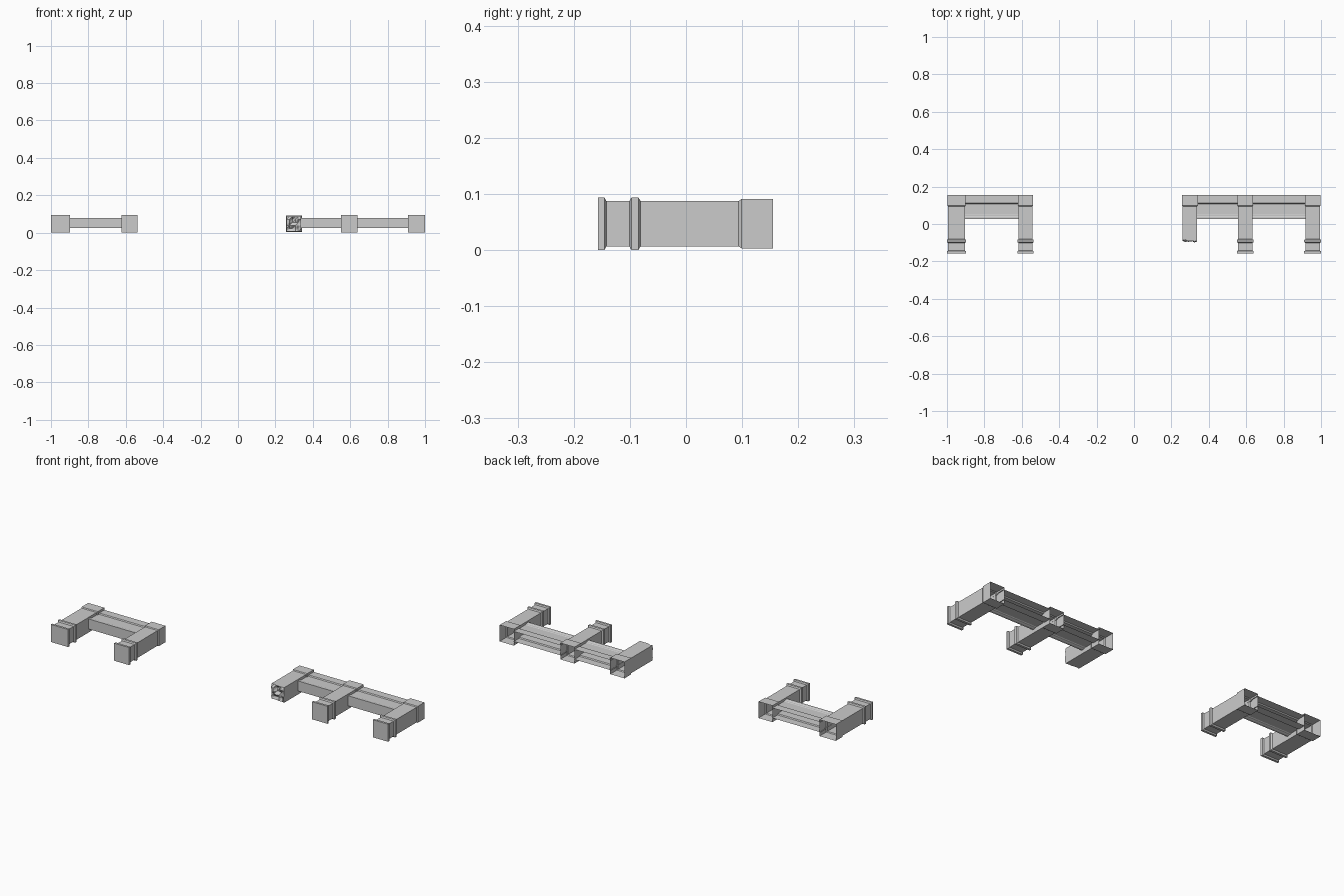
import bpy, bmesh, random

if "Cube" in bpy.data.objects:
    bpy.data.objects.remove(bpy.data.objects["Cube"])

random.seed(4)
ZC = 0.047      # mid height of every part
BACK = 0.155    # open end of every part

# Post profile: (y, inset from widest band)
BASE = [(BACK, 0.003), (0.099, 0.003), (0.094, 0.0065)]
BANDS = [(-0.081, 0.0065), (-0.085, 0), (-0.097, 0), (-0.101, 0.0065),
         (-0.142, 0.0065), (-0.1455, 0), (-0.157, 0)]


def finish(name, bm):
    bmesh.ops.recalc_face_normals(bm, faces=bm.faces)
    mesh = bpy.data.meshes.new(name)
    bm.to_mesh(mesh)
    bm.free()
    obj = bpy.data.objects.new(name, mesh)
    bpy.context.collection.objects.link(obj)
    return obj


def loft_post(bm, x, half, profile):
    """Rectangular rings joined along y; returns the last ring."""
    prev = None
    for y, inset in profile:
        hx, hz = half - inset, ZC - inset
        ring = [bm.verts.new((x + sx * hx, y, ZC + sz * hz))
                for sx, sz in ((-1, -1), (1, -1), (1, 1), (-1, 1))]
        if prev:
            for i in range(4):
                j = (i + 1) % 4
                bm.faces.new((prev[i], prev[j], ring[j], ring[i]))
        prev = ring
    return prev


def post(name, x, half):
    bm = bmesh.new()
    bm.faces.new(loft_post(bm, x, half, BASE + BANDS))
    finish(name, bm)


def broken_post(name, x, half):
    bm = bmesh.new()
    loft_post(bm, x, half, BASE + [(-0.08, 0.0065)])
    # Jagged fracture closing the shaft
    n = 5
    hx, hz = half - 0.0065, ZC - 0.0065
    grid = []
    for i in range(n + 1):
        row = []
        for k in range(n + 1):
            edge = i in (0, n) or k in (0, n)
            y = -0.086 + random.uniform(-0.004, 0.004)
            if not edge:
                y += random.uniform(-0.012, 0.012)
            y -= 0.006 * i / n
            row.append(bm.verts.new((x + hx * (2 * i / n - 1), y,
                                     ZC + hz * (2 * k / n - 1))))
        grid.append(row)
    for i in range(n):
        for k in range(n):
            a, b, c, d = grid[i][k], grid[i + 1][k], grid[i + 1][k + 1], grid[i][k + 1]
            bm.faces.new((a, b, c))
            bm.faces.new((a, c, d))
    # Skirt from the fracture outline down to the shaft
    rim = ([grid[i][0] for i in range(n)] + [grid[n][k] for k in range(n)]
           + [grid[n - i][n] for i in range(n)] + [grid[0][n - k] for k in range(n)])
    low = [bm.verts.new((v.co.x, -0.08, v.co.z)) for v in rim]
    for i in range(len(rim)):
        j = (i + 1) % len(rim)
        bm.faces.new((low[i], low[j], rim[j], rim[i]))
    bmesh.ops.remove_doubles(bm, verts=bm.verts, dist=1e-5)
    finish(name, bm)


def wall(name, x0, x1):
    """Plinth, panel and coping swept along x, open at the back."""
    half = [(BACK, 0.027), (0.112, 0.027), (0.108, 0.022), (0.053, 0.022),
            (0.050, 0.024), (0.043, 0.024), (0.037, 0.027), (0.026, 0.027)]
    outline = [(y, ZC + 0.005 + h) for y, h in half]
    outline += [(y, ZC + 0.005 - h) for y, h in reversed(half)]
    bm = bmesh.new()
    a, b = ([bm.verts.new((x, y, z)) for y, z in outline] for x in (x0, x1))
    for i in range(len(outline) - 1):
        bm.faces.new((a[i], a[i + 1], b[i + 1], b[i]))
    finish(name, bm)


# Posts
post("left_end_post", -0.949, 0.051)
post("left_inner_post", -0.58, 0.044)
post("right_middle_post", 0.595, 0.045)
post("right_end_post", 0.955, 0.045)
broken_post("broken_post", 0.2985, 0.0455)

# Low walls between the posts
wall("left_wall", -0.906, -0.617)
wall("right_wall_inner", 0.336, 0.557)
wall("right_wall_outer", 0.633, 0.917)
